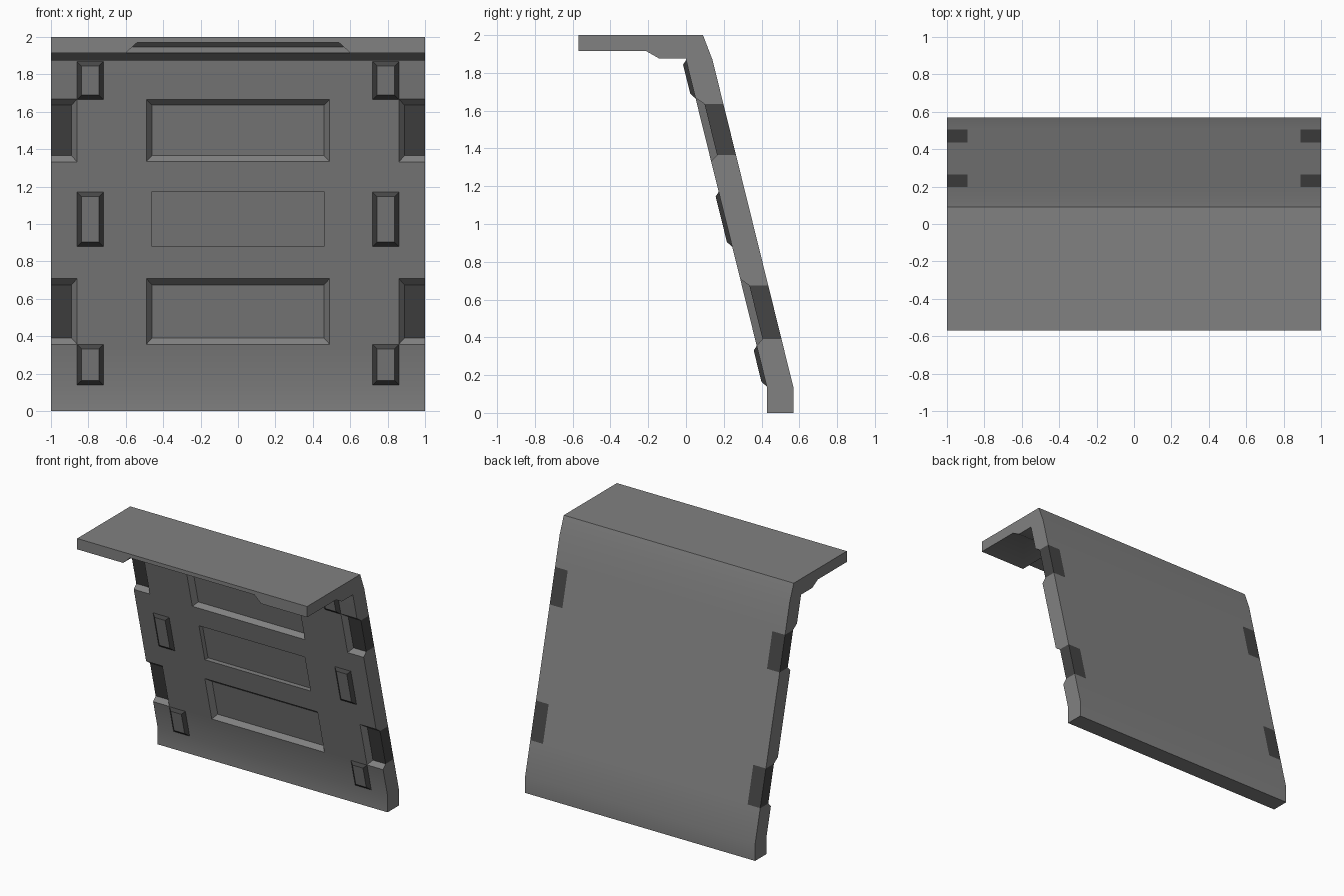
import bpy, bmesh

if "Cube" in bpy.data.objects:
    bpy.data.objects.remove(bpy.data.objects["Cube"])

SLOPE = 0.43 / 1.74


def material(name, v):
    m = bpy.data.materials.new(name)
    m.diffuse_color = (v, v, v, 1)
    m.use_nodes = True
    m.node_tree.nodes["Principled BSDF"].inputs["Base Color"].default_value = m.diffuse_color
    return m


grey = material("mid_grey", 0.22)
dark = material("dark_grey", 0.06)


def front(z):
    """y of the sloping wall's front surface at height z"""
    return 0.43 - SLOPE * (z - 0.13)


def make(name, verts, faces):
    bm = bmesh.new()
    vs = [bm.verts.new(v) for v in verts]
    for f in faces:
        bm.faces.new([vs[i] for i in f])
    bmesh.ops.recalc_face_normals(bm, faces=bm.faces)
    me = bpy.data.meshes.new(name)
    bm.to_mesh(me)
    bm.free()
    ob = bpy.data.objects.new(name, me)
    bpy.context.collection.objects.link(ob)
    return ob


def loft(name, rings):
    n = len(rings[0])
    verts = [p for r in rings for p in r]
    faces = [tuple(range(n)), tuple(range(len(verts) - n, len(verts)))]
    for k in range(len(rings) - 1):
        for i in range(n):
            j = (i + 1) % n
            faces.append((k*n + i, k*n + j, k*n + n + j, k*n + n + i))
    return make(name, verts, faces)


def ring(x0, x1, z0, z1, off):
    return [(x, front(z) + off, z) for x, z in ((x0, z0), (x1, z0), (x1, z1), (x0, z1))]


# Body: vertical foot, sloping wall and overhanging top lip
levels = [0.13, 0.39, 0.675, 1.365, 1.635, 1.87]
inner = [(0.43, 0)] + [(front(z), z) for z in levels]
outer = [(0.57, 0)] + [(front(z) + 0.14, z) for z in levels]
lip = [(0.09, 2), (-0.57, 2), (-0.57, 1.915), (-0.21, 1.915), (-0.14, 1.875), (-0.001, 1.875)]
prof = outer + lip + inner[::-1]
n, m = len(prof), len(outer)
xs = [-1, -0.89, 0.89, 1]
verts = [(x, y, z) for x in xs for y, z in prof]
faces = []
for k in range(3):
    for i in range(n):
        j = (i + 1) % n
        faces.append((k*n + i, k*n + j, k*n + n + j, k*n + n + i))
for base in (0, 3 * n):
    for i in range(m - 1):
        faces.append((base + i, base + i + 1, base + n - 2 - i, base + n - 1 - i))
    faces.append(tuple(base + i for i in range(m - 1, n - m + 1)))
body = make("wall_panel", verts, faces)

# Recess cutters
cutters = []


def recess(x0, x1, z0, z1, bx0, bx1, bz):
    """inner floor rectangle plus bevel widths; floor is 0.04 deep"""
    s = 1.5
    cutters.append(loft("cutter", [
        ring(x0 - bx0*s, x1 + bx1*s, z0 - bz*s, z1 + bz*s, -0.02),
        ring(x0, x1, z0, z1, 0.04)]))


recess(-0.46, 0.46, 1.365, 1.635, 0.03, 0.03, 0.03)
recess(-0.46, 0.46, 0.88, 1.175, 0, 0, 0)
recess(-0.46, 0.46, 0.39, 0.675, 0.03, 0.03, 0.033)
for z0, z1 in ((0.39, 0.675), (1.365, 1.635)):
    recess(0.89, 1.1, z0, z1, 0.03, 0, 0.033)
    recess(-1.1, -0.89, z0, z1, 0, 0.03, 0.033)

# Notch under the front edge of the lip
notch = [(-0.6, 1.90), (-0.6, 1.97), (-0.25, 1.97), (-0.22, 1.945), (-0.22, 1.90)]
cutters.append(loft("cutter", [
    [(s * (0.6 - (z - 1.915) * 1.09), y, z) for y, z in notch] for s in (-1, 1)]))

for c in cutters:
    c.hide_render = True
    mod = body.modifiers.new("cut", 'BOOLEAN')
    mod.operation, mod.solver, mod.object = 'DIFFERENCE', 'EXACT', c
bpy.context.view_layer.update()
dg = bpy.context.evaluated_depsgraph_get()
mesh = bpy.data.meshes.new_from_object(body.evaluated_get(dg))
body.modifiers.clear()
body.data = mesh
for c in cutters:
    bpy.data.objects.remove(c)

# Dark edge patches wrapping round the recessed sides
mesh.materials.clear()
mesh.materials.append(grey)
mesh.materials.append(dark)
for p in mesh.polygons:
    x, _, z = p.center
    hit = abs(x) > 0.9 and (0.4 < z < 0.67 or 1.375 < z < 1.625)
    p.material_index = 1 if hit else 0

# Raised pads: grey faces with dark bevelled sides
for z0, z1 in ((0.14, 0.355), (0.88, 1.17), (1.665, 1.868)):
    for s in (-1, 1):
        a, b = sorted((s * 0.72, s * 0.86))
        t = 0.024
        pad = loft("raised_pad", [ring(a, b, z0, z1, 0.01), ring(a, b, z0, z1, 0),
                                  ring(a + t, b - t, z0 + t, z1 - t, -0.022)])
        pad.data.materials.append(dark)
        pad.data.materials.append(grey)
        pad.data.polygons[1].material_index = 1

# Smooth the shallow bends of the body
bpy.ops.object.select_all(action='DESELECT')
body.select_set(True)
bpy.context.view_layer.objects.active = body
bpy.ops.object.shade_smooth_by_angle(angle=0.52)
